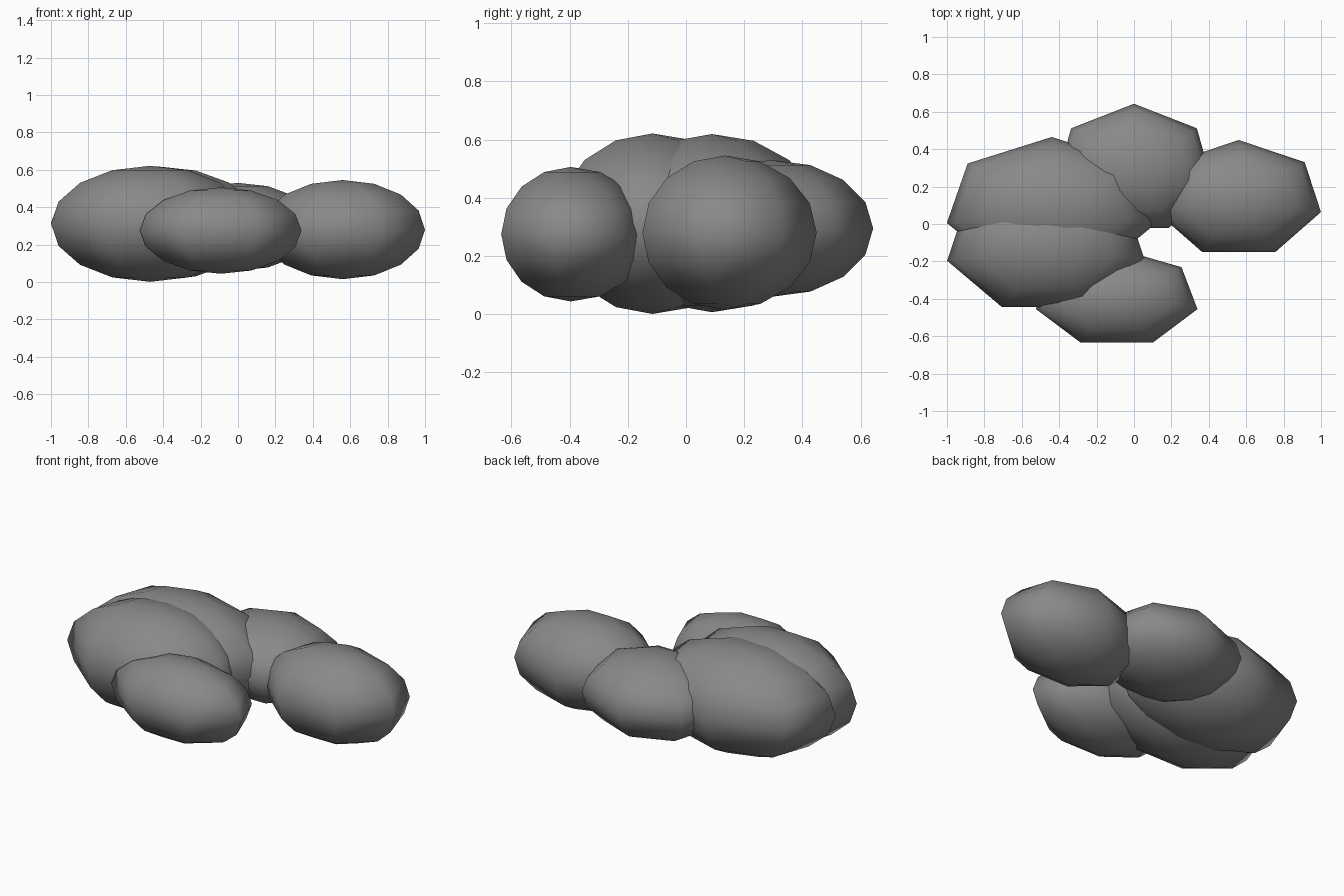
import bpy, bmesh, math
from mathutils import Matrix

if "Cube" in bpy.data.objects:
    bpy.data.objects.remove(bpy.data.objects["Cube"])

# Single stone colour
stone = bpy.data.materials.new("stone_grey")
stone.diffuse_color = (0.25, 0.25, 0.25, 1)
stone.use_nodes = True
stone.node_tree.nodes["Principled BSDF"].inputs["Base Color"].default_value = stone.diffuse_color


def boulder(name, center, radii):
    """Smooth seven-sided ellipsoid with one corner pointing to +y."""
    bm = bmesh.new()
    bmesh.ops.create_uvsphere(bm, u_segments=7, v_segments=8, radius=1)
    corner = next(v.co for v in bm.verts if math.hypot(v.co.x, v.co.y) > 0.99)
    turn = math.pi / 2 - math.atan2(corner.y, corner.x)
    place = Matrix.Translation(center) @ Matrix.Diagonal((*radii, 1))
    bm.transform(place @ Matrix.Rotation(turn, 4, 'Z'))
    for face in bm.faces:
        face.smooth = True
    bmesh.ops.recalc_face_normals(bm, faces=bm.faces)
    mesh = bpy.data.meshes.new(name)
    bm.to_mesh(mesh)
    bm.free()
    mesh.materials.append(stone)
    bpy.context.collection.objects.link(bpy.data.objects.new(name, mesh))


# Cluster of overlapping rounded stones
boulder("large_rear_stone", (-0.44, 0.089, 0.313), (0.575, 0.376, 0.306))
boulder("large_front_stone", (-0.47, -0.115, 0.311), (0.543, 0.366, 0.310))
boulder("back_stone", (0.0, 0.294, 0.295), (0.43, 0.349, 0.235))
boulder("right_stone", (0.56, 0.134, 0.28), (0.451, 0.315, 0.265))
boulder("small_front_stone", (-0.0925, -0.396, 0.275), (0.443, 0.265, 0.231))
